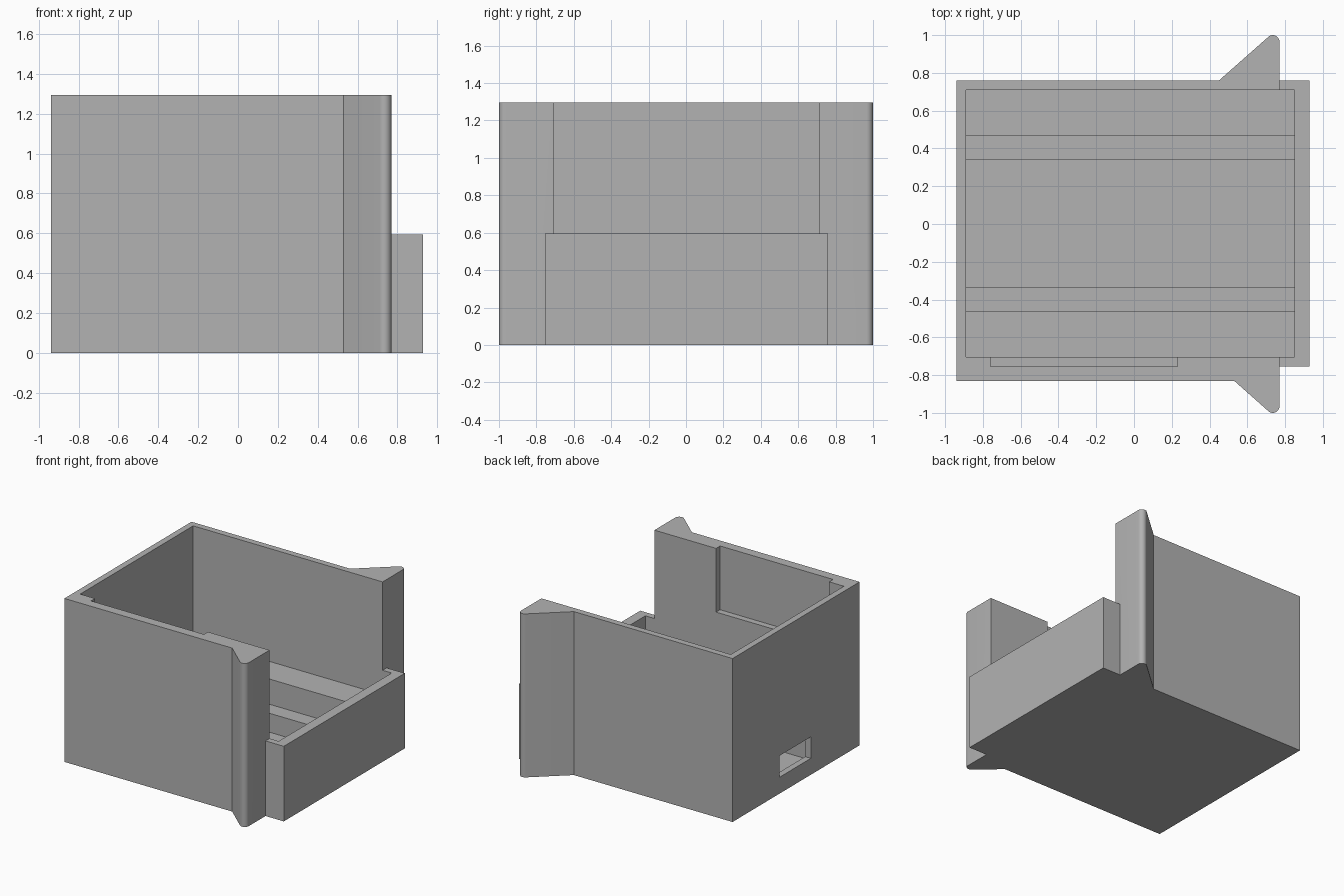
import bpy, bmesh
from math import cos, sin, radians
from mathutils import Vector

if "Cube" in bpy.data.objects:
    bpy.data.objects.remove(bpy.data.objects["Cube"], do_unlink=True)

HEIGHT, LOW = 1.295, 0.595

grey = bpy.data.materials.new("plain grey")
grey.use_nodes = True
grey.diffuse_color = (0.45, 0.45, 0.45, 1)
grey.node_tree.nodes["Principled BSDF"].inputs["Base Color"].default_value = (0.45, 0.45, 0.45, 1)


def prism(name, points, lo, hi, axis="z"):
    """Extrude a closed profile along z (points are x, y) or x (points are y, z)."""
    def place(p, t):
        return (p[0], p[1], t) if axis == "z" else (t, p[0], p[1])
    bm = bmesh.new()
    face = bm.faces.new([bm.verts.new(place(p, lo)) for p in points])
    new = bmesh.ops.extrude_face_region(bm, geom=[face])["geom"]
    step = Vector(place((0, 0), hi - lo))
    bmesh.ops.translate(bm, vec=step, verts=[v for v in new if isinstance(v, bmesh.types.BMVert)])
    bmesh.ops.recalc_face_normals(bm, faces=bm.faces)
    mesh = bpy.data.meshes.new(name)
    bm.to_mesh(mesh)
    bm.free()
    mesh.materials.append(grey)
    obj = bpy.data.objects.new(name, mesh)
    bpy.context.collection.objects.link(obj)
    return obj


def box(name, x0, x1, y0, y1, z0, z1):
    return prism(name, [(x0, y0), (x1, y0), (x1, y1), (x0, y1)], z0, z1)


def combine(target, tool, operation):
    mod = target.modifiers.new(tool.name, "BOOLEAN")
    mod.object, mod.operation, mod.solver = tool, operation, "EXACT"
    bpy.context.view_layer.objects.active = target
    bpy.ops.object.modifier_apply(modifier=mod.name)
    bpy.data.objects.remove(tool, do_unlink=True)


def fin_tip(side):
    """Rounded tip of a fin, swept from its slope to its flat end."""
    angles = [radians(side * 131 * (1 - i / 10)) for i in range(11)]
    return [(0.735 + 0.035 * cos(a), side * 0.965 + 0.035 * sin(a)) for a in angles]


# Tall housing with a rounded fin on the front and the back
outline = [(-0.94, -0.83), (0.53, -0.83)] + fin_tip(-1)
outline += fin_tip(1)[::-1] + [(0.45, 0.76), (-0.94, 0.76)]
housing = prism("housing", outline, 0, HEIGHT)

# Low end wall
combine(housing, box("end_wall", 0.5, 0.93, -0.755, 0.76, 0, LOW), "UNION")

# Stepped cavity: side ledges, lower steps and a floor channel
cavity = [(-0.705, 1.5), (-0.705, 0.4), (-0.46, 0.4), (-0.46, 0.2), (-0.335, 0.2), (-0.335, 0.05),
          (0.34, 0.05), (0.34, 0.2), (0.465, 0.2), (0.465, 0.4), (0.71, 0.4), (0.71, 1.5)]
combine(housing, prism("cavity", cavity, -0.89, 0.85, "x"), "DIFFERENCE")

# Shallow recess inside the front wall and a cable opening in the side wall
combine(housing, box("recess", -0.76, 0.23, -0.755, -0.6, 0.79, 1.5), "DIFFERENCE")
combine(housing, box("cable_opening", -1.1, -0.8, -0.22, 0.17, 0.13, 0.3), "DIFFERENCE")

# Smooth fin tips, crisp corners
bpy.ops.object.select_all(action="DESELECT")
housing.select_set(True)
bpy.context.view_layer.objects.active = housing
bpy.ops.object.shade_smooth_by_angle(angle=radians(25))
